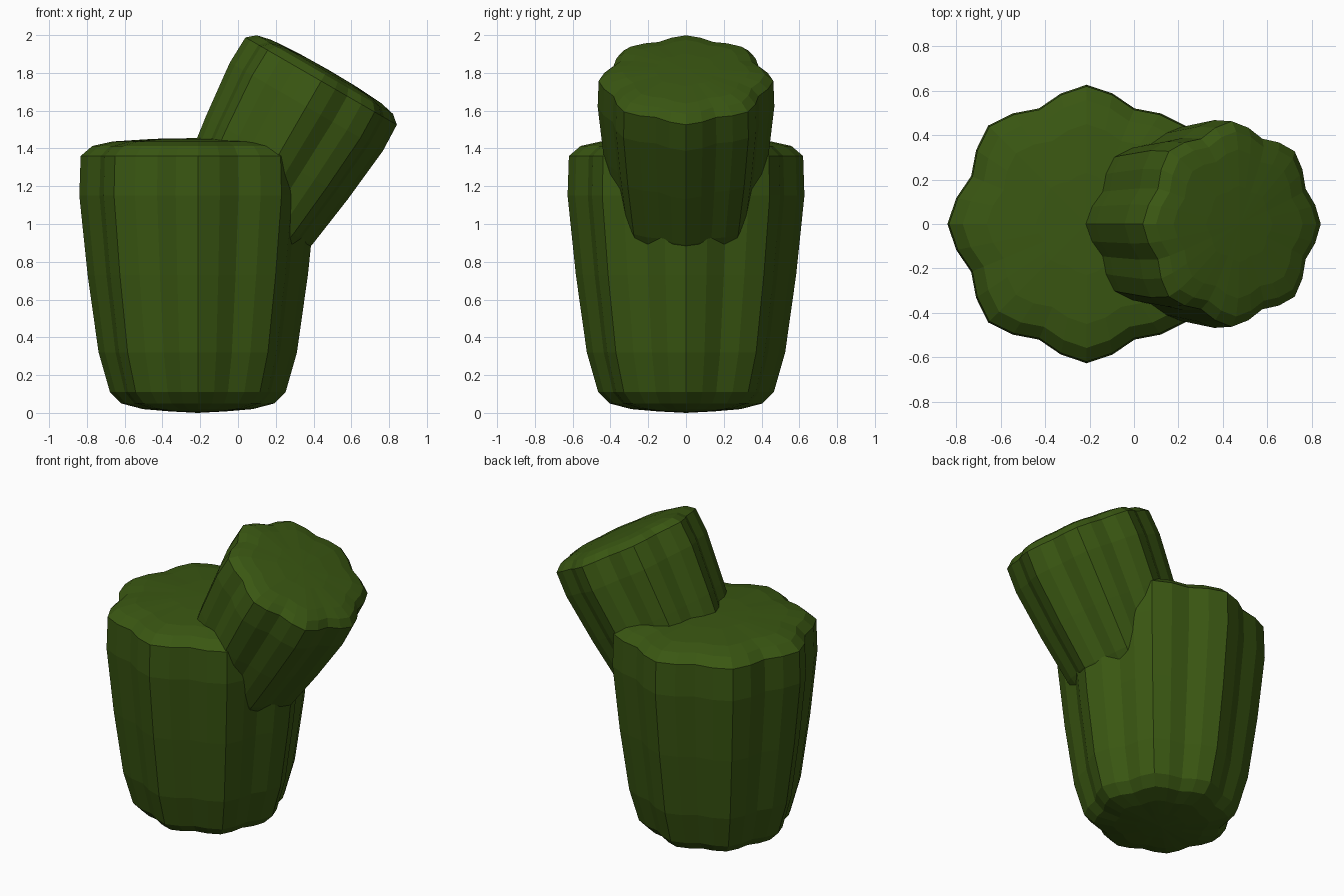
import bpy, bmesh, math
from mathutils import Matrix

if "Cube" in bpy.data.objects:
    bpy.data.objects.remove(bpy.data.objects["Cube"])

green = bpy.data.materials.new("cactus green")
green.diffuse_color = (0.042, 0.095, 0.006, 1)
green.use_nodes = True
green.node_tree.nodes["Principled BSDF"].inputs["Base Color"].default_value = green.diffuse_color

# Ridge radius and height, bottom to top
PROFILE = [(0.15, 0.008), (0.29, 0.02), (0.405, 0.05), (0.465, 0.11),
           (0.525, 0.32), (0.583, 0.73), (0.627, 1.15), (0.62, 1.36),
           (0.558, 1.413), (0.45, 1.437), (0.23, 1.451)]
# Ribbing: ridge, flank, valley, flank
RIB = (1.0, 0.955, 0.898, 0.955)
SEGMENTS = 32


def ribbed_barrel(name, matrix):
    bm = bmesh.new()
    rings = []
    for r, z in PROFILE:
        ring = []
        for i in range(SEGMENTS):
            a = 2 * math.pi * i / SEGMENTS
            k = r * RIB[i % 4]
            ring.append(bm.verts.new((k * math.cos(a), k * math.sin(a), z)))
        rings.append(ring)
    bottom = bm.verts.new((0, 0, 0))
    top = bm.verts.new((0, 0, 1.455))
    for i in range(SEGMENTS):
        j = (i + 1) % SEGMENTS
        for lo, hi in zip(rings, rings[1:]):
            bm.faces.new((lo[i], lo[j], hi[j], hi[i]))
        bm.faces.new((bottom, rings[0][j], rings[0][i]))
        bm.faces.new((top, rings[-1][i], rings[-1][j]))
    bm.transform(matrix)
    bmesh.ops.recalc_face_normals(bm, faces=bm.faces)
    mesh = bpy.data.meshes.new(name)
    bm.to_mesh(mesh)
    bm.free()
    mesh.materials.append(green)
    obj = bpy.data.objects.new(name, mesh)
    bpy.context.collection.objects.link(obj)
    return obj


# Main trunk
ribbed_barrel("cactus_trunk", Matrix.Translation((-0.213, 0, 0)))

# Leaning arm: a smaller copy of the trunk, tilted to the right
ribbed_barrel("cactus_arm",
              Matrix.Translation((-0.067, 0, 0.878))
              @ Matrix.Rotation(math.radians(30), 4, 'Y')
              @ Matrix.Scale(0.746, 4))
